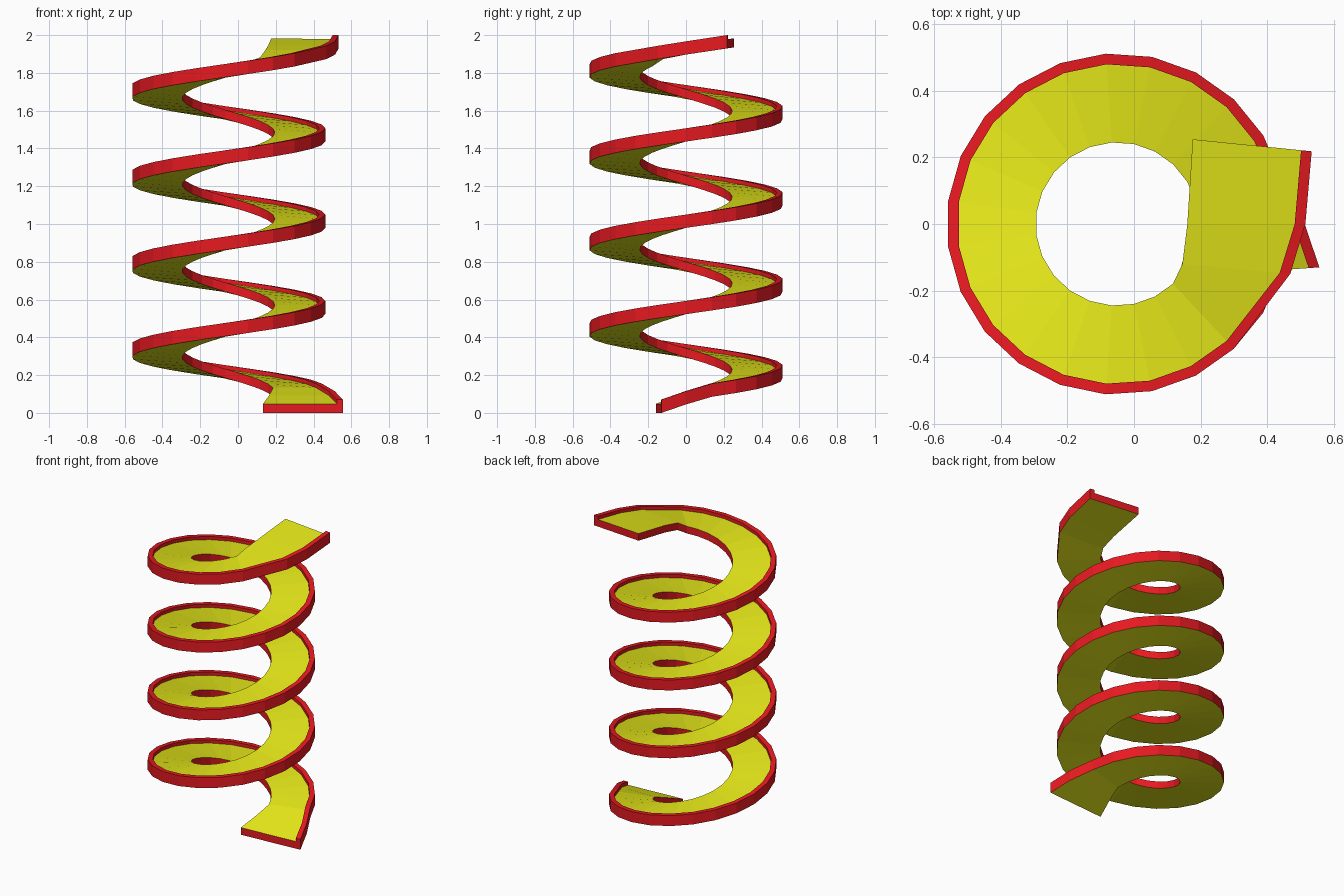
import bpy, bmesh
from math import sin, cos, radians
from mathutils import Vector

if "Cube" in bpy.data.objects:
    bpy.data.objects.remove(bpy.data.objects["Cube"])

CX, R_IN, R_OUT = -0.05, 0.245, 0.512
PITCH, LIP_W, FLOOR_H, LIP_H = 0.457, 0.032, 0.048, 0.07
FIRST, LAST, STEPS = 15.6, 1393.0, 88


def material(name, color):
    m = bpy.data.materials.new(name)
    m.diffuse_color = (*color, 1)
    m.use_nodes = True
    m.node_tree.nodes["Principled BSDF"].inputs["Base Color"].default_value = m.diffuse_color
    return m


def rise(deg):
    return 0.18 + PITCH * (deg - 90) / 360


def on_helix(deg, r):
    a = radians(deg)
    return Vector((CX + r * cos(a), r * sin(a), rise(deg)))


# Stations: inner and outer bottom edge of each cross-section
stations = [
    (Vector((0.133, -0.160, 0.0)), Vector((0.556, -0.130, 0.0))),
    (Vector((0.165, -0.040, 0.045)), Vector((0.512, 0.0, 0.045))),
]
for i in range(STEPS + 1):
    d = FIRST + (LAST - FIRST) * i / STEPS
    stations.append((on_helix(d, R_IN), on_helix(d, R_OUT)))
stations += [
    (Vector((0.145, -0.120, rise(1424))), on_helix(1424, 0.56 - 0.02)),
    (Vector((0.160, 0.0, 1.897)), Vector((0.514, 0.0, 1.897))),
    (Vector((0.176, 0.254, 1.935)), Vector((0.533, 0.218, 1.93))),
]

# Spiral ramp: floor slab with a raised outer lip
bm = bmesh.new()
up = Vector((0, 0, 1))
rings = []
for inner, outer in stations:
    lip = outer - (outer - inner).normalized() * LIP_W
    pts = [inner, outer, outer + up * LIP_H, lip + up * LIP_H,
           lip + up * FLOOR_H, inner + up * FLOOR_H]
    rings.append([bm.verts.new(p) for p in pts])

for a, b in zip(rings, rings[1:]):
    for k in range(6):
        n = (k + 1) % 6
        f = bm.faces.new((a[k], a[n], b[n], b[k]))
        f.material_index = 0 if k in (0, 4) else 1   # yellow floor and underside
for cap in (rings[0], rings[-1]):
    bm.faces.new(cap).material_index = 1
bmesh.ops.recalc_face_normals(bm, faces=bm.faces)

mesh = bpy.data.meshes.new("spiral_ramp")
bm.to_mesh(mesh)
bm.free()
mesh.materials.append(material("yellow", (0.8, 0.82, 0.01)))
mesh.materials.append(material("red", (0.8, 0.01, 0.015)))
bpy.context.collection.objects.link(bpy.data.objects.new("spiral_ramp", mesh))
